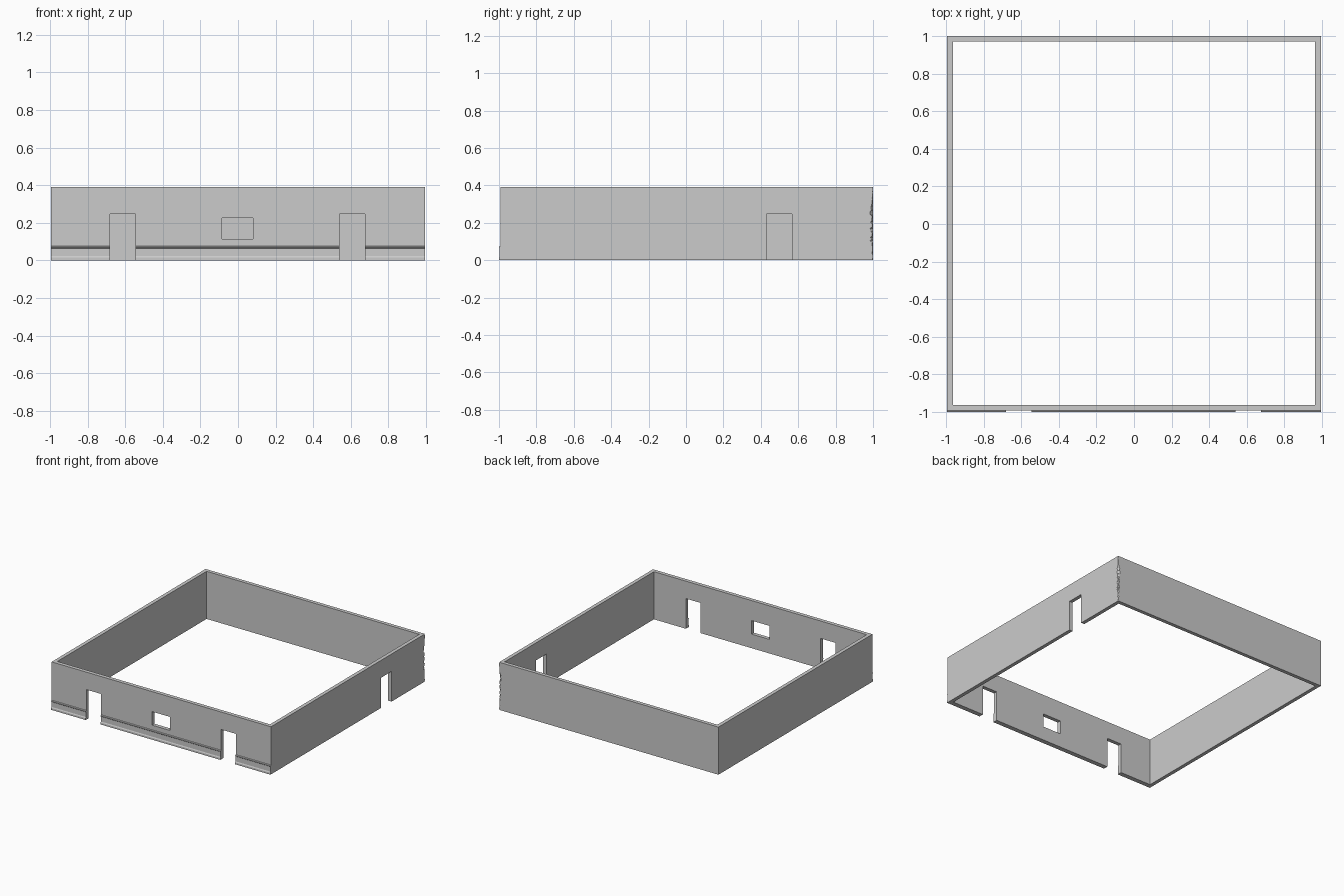
import bpy, bmesh, random
from mathutils import Vector

if "Cube" in bpy.data.objects:
    bpy.data.objects.remove(bpy.data.objects["Cube"])

random.seed(4)
X, Y0, Y1, H = 0.994, -0.993, 1.0, 0.39      # outer wall limits
XI, YI0, YI1 = 0.964, -0.962, 0.97           # inner wall limits
DOORS = [(-0.68, -0.545), (0.54, 0.675)]     # front door spans


def make_object(name, bm):
    bmesh.ops.recalc_face_normals(bm, faces=bm.faces)
    me = bpy.data.meshes.new(name)
    bm.to_mesh(me)
    bm.free()
    ob = bpy.data.objects.new(name, me)
    bpy.context.collection.objects.link(ob)
    return ob


def loft(bm, rings, closed=False):
    """Join equal point rings into a solid; closed wraps last to first."""
    vs = [[bm.verts.new(p) for p in r] for r in rings]
    n = len(vs[0])
    pairs = list(zip(vs, vs[1:])) + ([(vs[-1], vs[0])] if closed else [])
    for a, b in pairs:
        for i in range(n):
            j = (i + 1) % n
            bm.faces.new((a[i], a[j], b[j], b[i]))
    if not closed:
        bm.faces.new(vs[0])
        bm.faces.new(vs[-1])


def box(bm, x0, x1, y0, y1, z0, z1):
    loft(bm, [[(x0, y0, z), (x1, y0, z), (x1, y1, z), (x0, y1, z)] for z in (z0, z1)])


def cut(target, cutter):
    cutter.hide_render = True
    cutter.hide_viewport = False
    cutter.display_type = 'WIRE'
    m = target.modifiers.new(cutter.name, 'BOOLEAN')
    m.operation, m.solver, m.object = 'DIFFERENCE', 'EXACT', cutter


# Four walls as one open ring
def rect(x, y0, y1, z):
    return [(-x, y0, z), (x, y0, z), (x, y1, z), (-x, y1, z)]

bm = bmesh.new()
loft(bm, [rect(X, Y0, Y1, 0), rect(X, Y0, Y1, H),
          rect(XI, YI0, YI1, H), rect(XI, YI0, YI1, 0)], closed=True)
walls = make_object("walls", bm)

# Doorways and window
bm = bmesh.new()
for a, b in DOORS:
    box(bm, a, b, -1.1, -0.9, -0.1, 0.247)
box(bm, -0.085, 0.08, -1.1, -0.9, 0.115, 0.226)
box(bm, 0.9, 1.1, 0.43, 0.568, -0.1, 0.247)
cut(walls, make_object("opening_cutter", bm))

# Chipped back right corner: jagged column with random depth per level
bm = bmesh.new()
rings = []
levels = 26
for i in range(levels):
    z = -0.01 + (H + 0.02) * i / (levels - 1)
    depth = 0.012 if 0.08 < z < 0.3 else 0.005
    a, b = (depth * random.uniform(0.4, 1.5) for _ in range(2))
    rings.append([(X - 2 * a, Y1 + b, z), (X + a, Y1 - 2 * b, z), (X + a, Y1 + b, z)])
loft(bm, rings)
bmesh.ops.triangulate(bm, faces=bm.faces)
cut(walls, make_object("corner_chip_cutter", bm))

# Moulded skirting along the front, interrupted by the doors
PROFILE = [(0.002, 0), (-0.007, 0), (-0.007, 0.015), (-0.003, 0.023),
           (-0.003, 0.064), (-0.007, 0.068), (-0.007, 0.073), (0.002, 0.078)]
stops = [-X] + [v for d in DOORS for v in d] + [X]
bm = bmesh.new()
for x0, x1 in zip(stops[::2], stops[1::2]):
    loft(bm, [[(x, Y0 + y, z) for y, z in PROFILE] for x in (x0, x1)])
make_object("front_skirting", bm)
